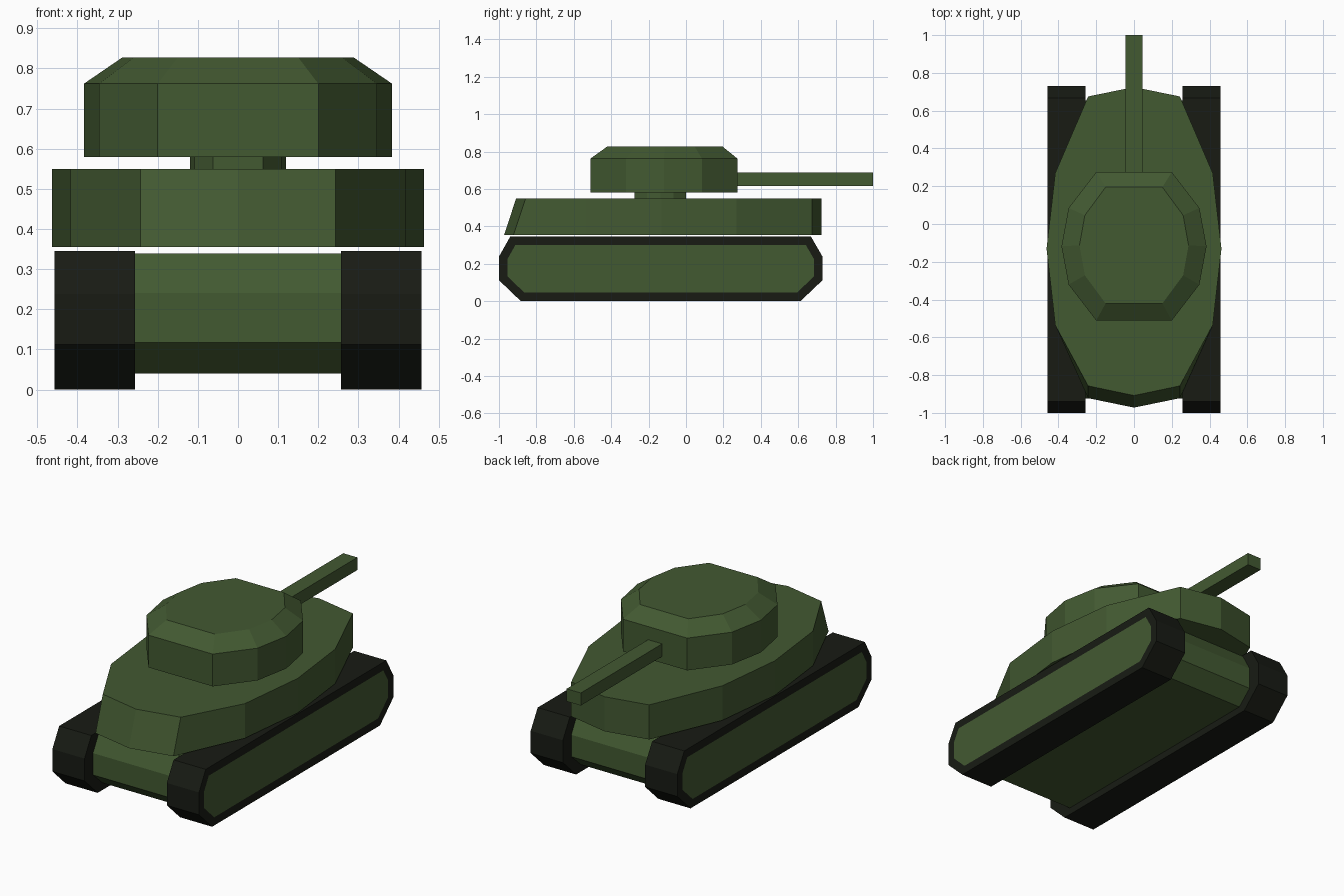
import bpy
import bmesh

if "Cube" in bpy.data.objects:
    bpy.data.objects.remove(bpy.data.objects["Cube"])


def material(name, rgb):
    m = bpy.data.materials.new(name)
    m.diffuse_color = (*rgb, 1)
    m.use_nodes = True
    m.node_tree.nodes["Principled BSDF"].inputs["Base Color"].default_value = m.diffuse_color
    return m


GREEN = material("green_paint", (0.055, 0.1, 0.031))
BLACK = material("black_rubber", (0.009, 0.011, 0.007))


def loft(name, rings, mats, panel_x=None):
    """Skin a stack of matching rings and cap both ends; optionally inset the cap at panel_x."""
    bm = bmesh.new()
    loops = [[bm.verts.new(p) for p in ring] for ring in rings]
    n = len(loops[0])
    for a, b in zip(loops, loops[1:]):
        for i in range(n):
            j = (i + 1) % n
            bm.faces.new((a[i], a[j], b[j], b[i]))
    caps = [bm.faces.new(loops[0]), bm.faces.new(loops[-1])]
    bmesh.ops.recalc_face_normals(bm, faces=bm.faces)
    if panel_x is not None:
        outer = max(caps, key=lambda f: f.calc_center_median().x * panel_x)
        bmesh.ops.inset_region(bm, faces=[outer], thickness=0.046, use_even_offset=True)
        outer.material_index = 1
    me = bpy.data.meshes.new(name)
    bm.to_mesh(me)
    bm.free()
    for m in mats:
        me.materials.append(m)
    ob = bpy.data.objects.new(name, me)
    bpy.context.collection.objects.link(ob)
    return ob


def side_ring(profile, x):
    return [(x, y, z) for y, z in profile]


def outline(right):
    """Close a right-hand plan outline (back to front) with its mirror image."""
    return right + [(-x, y) for x, y in reversed(right) if x > 0]


# Tracks with a green inset panel on the outer side
track = [(-1, 0.238), (-0.94, 0.345), (0.668, 0.345), (0.73, 0.238),
         (0.73, 0.112), (0.612, 0), (-0.883, 0), (-1, 0.112)]
for side, s in (("left", -1), ("right", 1)):
    loft(side + "_track", [side_ring(track, s * 0.2565), side_ring(track, s * 0.457)],
         [BLACK, GREEN], s)

# Lower hull between the tracks
belly = [(-0.925, 0.24), (-0.87, 0.339), (0.6, 0.339), (0.655, 0.24),
         (0.655, 0.117), (0.57, 0.04), (-0.84, 0.04), (-0.925, 0.117)]
loft("lower_hull", [side_ring(belly, -0.257), side_ring(belly, 0.257)], [GREEN])

# Upper hull: twelve sided, with a sloping front
flank = [(0.243, 0.675), (0.417, 0.27), (0.463, -0.13), (0.417, -0.535)]
low = outline([(0, 0.725)] + flank + [(0.243, -0.922), (0, -0.972)])
high = outline([(0, 0.725)] + flank + [(0.243, -0.857), (0, -0.908)])
loft("upper_hull", [[(x, y, 0.355) for x, y in low],
                    [(x, y, 0.55) for x, y in high]], [GREEN])

# Turret and its neck share one ten sided outline
deck = outline([(0.2, 0.393), (0.346, 0.203), (0.384, 0), (0.346, -0.203), (0.2, -0.393)])


def deck_ring(sx, sy, cy, z):
    return [(x * sx, cy + y * sy, z) for x, y in deck]


loft("turret_neck", [deck_ring(0.312, 0.35, -0.137, z) for z in (0.545, 0.585)], [GREEN])
loft("turret", [deck_ring(1, 1, -0.118, 0.58), deck_ring(1, 1, -0.118, 0.762),
                deck_ring(0.752, 0.783, -0.113, 0.827)], [GREEN])

# Square gun barrel
bore = [(-0.044, 0.617), (0.044, 0.617), (0.044, 0.688), (-0.044, 0.688)]
loft("gun_barrel", [[(x, y, z) for x, z in bore] for y in (0.26, 1.0)], [GREEN])
